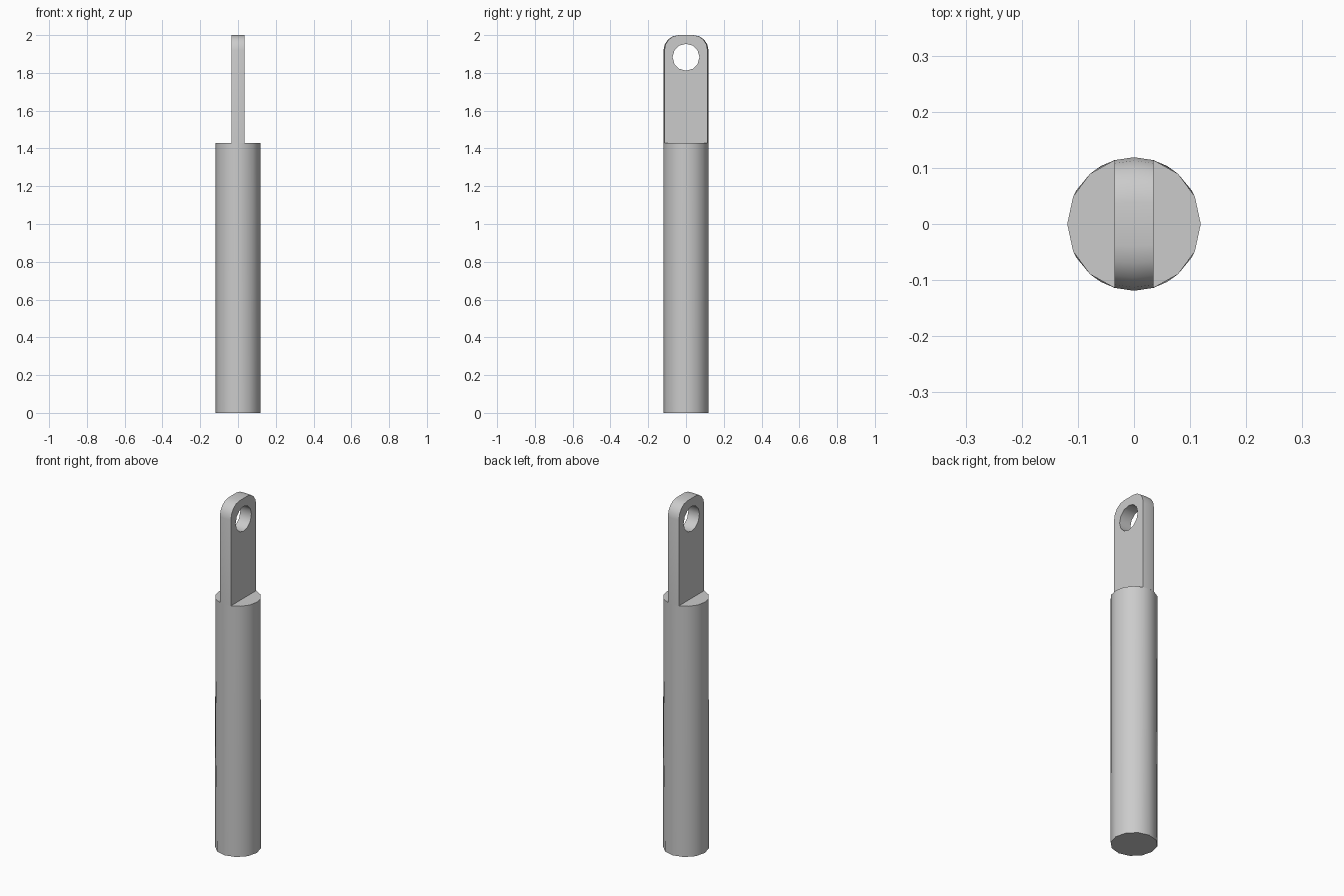
import bpy, bmesh
from math import sin, cos, pi, radians

if "Cube" in bpy.data.objects:
    bpy.data.objects.remove(bpy.data.objects["Cube"], do_unlink=True)

R = 0.119            # rod radius
SHOULDER = 1.43      # height where the flat tang begins
HALF = 0.035         # half thickness of the tang
FILLET = 0.08        # rounding of the tang's top corners

steel = bpy.data.materials.new("plain grey")
steel.use_nodes = True
grey = (0.6, 0.6, 0.6, 1)
steel.diffuse_color = grey
steel.node_tree.nodes["Principled BSDF"].inputs["Base Color"].default_value = grey


def make(name, bm):
    bmesh.ops.recalc_face_normals(bm, faces=bm.faces)
    mesh = bpy.data.meshes.new(name)
    bm.to_mesh(mesh)
    bm.free()
    mesh.materials.append(steel)
    ob = bpy.data.objects.new(name, mesh)
    bpy.context.collection.objects.link(ob)
    return ob


def smooth(ob):
    bpy.ops.object.select_all(action="DESELECT")
    ob.select_set(True)
    bpy.context.view_layer.objects.active = ob
    bpy.ops.object.shade_smooth_by_angle(angle=radians(32))


# Rod: twelve-sided foot, with a top rim that is divided at the tang's corners
edge = radians(73)
quarter = [0, edge / 3, edge * 2 / 3, edge, pi / 2]
rim = quarter + [pi - a for a in quarter[-2::-1]]
rim += [a + pi for a in rim[1:-1]]
bm = bmesh.new()
for i in range(12):
    a = i * pi / 6
    bm.verts.new((R * cos(a), R * sin(a), 0))
for a in rim:
    bm.verts.new((R * cos(a), R * sin(a), SHOULDER))
bmesh.ops.convex_hull(bm, input=bm.verts)
bmesh.ops.dissolve_limit(bm, angle_limit=radians(0.5), verts=bm.verts, edges=bm.edges)
smooth(make("rod", bm))

# Tang: rounded profile in three slices, widest in the middle to follow the rod
arc = [i * pi / 8 for i in range(5)]
right = [(R - FILLET + FILLET * cos(a), 2 - FILLET + FILLET * sin(a)) for a in arc]
profile = [(R, SHOULDER)] + right + [(-y, z) for y, z in reversed(right)] + [(-R, SHOULDER)]
bm = bmesh.new()
slices = [[bm.verts.new((x, y * k, z)) for y, z in profile]
          for x, k in ((-HALF, sin(edge)), (0, 1), (HALF, sin(edge)))]
n = len(profile)
for a, b in zip(slices, slices[1:]):
    for i in range(n):
        j = (i + 1) % n
        bm.faces.new((a[i], a[j], b[j], b[i]))
bm.faces.new(slices[0])
bm.faces.new(slices[-1])
tang = make("tang", bm)

# Pin hole through the tang
bpy.ops.mesh.primitive_cylinder_add(vertices=12, radius=0.071, depth=0.3,
                                    location=(0, 0, 1.883), rotation=(0, pi / 2, 0))
cutter = bpy.context.object
cutter.name = "hole_cutter"
cutter.hide_render = True
cutter.data.materials.append(steel)
cut = tang.modifiers.new("pin hole", "BOOLEAN")
cut.operation = "DIFFERENCE"
cut.solver = "EXACT"
cut.object = cutter
bpy.context.view_layer.objects.active = tang
bpy.ops.object.modifier_apply(modifier=cut.name)
bpy.data.objects.remove(cutter, do_unlink=True)
smooth(tang)
